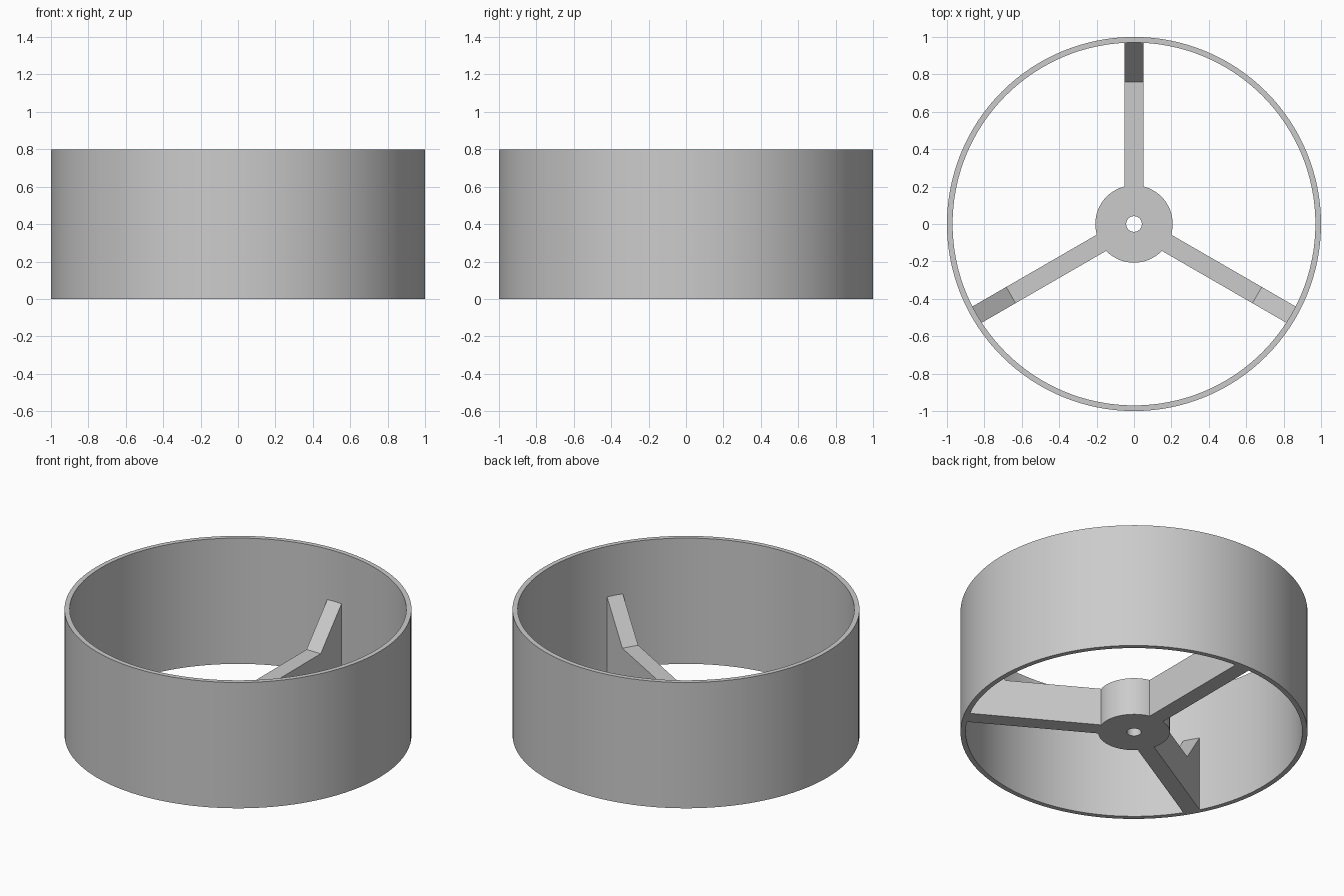
import bpy
import bmesh
from math import radians, tau
from mathutils import Matrix

cube = bpy.data.objects.get("Cube")
if cube:
    bpy.data.objects.remove(cube, do_unlink=True)

# One grey for the whole wheel
GREY = (0.6, 0.6, 0.6, 1.0)
grey = bpy.data.materials.new("plain grey")
grey.use_nodes = True
grey.diffuse_color = GREY
grey.node_tree.nodes["Principled BSDF"].inputs["Base Color"].default_value = GREY

HEIGHT = 0.8
ARM_HEIGHT = 0.24
ARM_WIDTH = 0.1
HUB_RADIUS = 0.207


def finish(name, bm, smooth=False):
    bmesh.ops.recalc_face_normals(bm, faces=bm.faces)
    mesh = bpy.data.meshes.new(name)
    bm.to_mesh(mesh)
    bm.free()
    mesh.materials.append(grey)
    obj = bpy.data.objects.new(name, mesh)
    bpy.context.collection.objects.link(obj)
    if smooth:
        bpy.ops.object.select_all(action="DESELECT")
        obj.select_set(True)
        bpy.context.view_layer.objects.active = obj
        bpy.ops.object.shade_smooth_by_angle(angle=radians(30))
    return obj


def tube(name, inner, outer, height, steps):
    """Spin a rectangular section around the z axis."""
    bm = bmesh.new()
    section = [(inner, 0), (outer, 0), (outer, height), (inner, height)]
    verts = [bm.verts.new((r, 0, z)) for r, z in section]
    edges = [bm.edges.new((verts[i], verts[i - 1])) for i in range(len(verts))]
    bmesh.ops.spin(bm, geom=verts + edges, cent=(0, 0, 0), axis=(0, 0, 1),
                   angle=tau, steps=steps, use_merge=True)
    bmesh.ops.remove_doubles(bm, verts=bm.verts, dist=0.0001)
    return finish(name, bm, smooth=True)


def arm(name, angle):
    """Extrude the side profile of an arm, with its raised outer end."""
    bm = bmesh.new()
    profile = [(0.2, 0), (0.975, 0), (0.975, 0.485),
               (0.76, ARM_HEIGHT), (0.2, ARM_HEIGHT)]
    face = bm.faces.new([bm.verts.new((r, -ARM_WIDTH / 2, z)) for r, z in profile])
    side = bmesh.ops.extrude_face_region(bm, geom=[face])["geom"]
    moved = [v for v in side if isinstance(v, bmesh.types.BMVert)]
    bmesh.ops.translate(bm, verts=moved, vec=(0, ARM_WIDTH, 0))
    bm.transform(Matrix.Rotation(angle, 4, "Z"))
    return finish(name, bm)


# Rim and hub
tube("rim", 0.97, 1.0, HEIGHT, 128)
tube("hub", 0.042, HUB_RADIUS, ARM_HEIGHT, 64)

# Three arms, evenly spaced
for i, place in enumerate(("back", "right", "left")):
    arm(place + "_arm", radians(90) + i * tau / 3)
